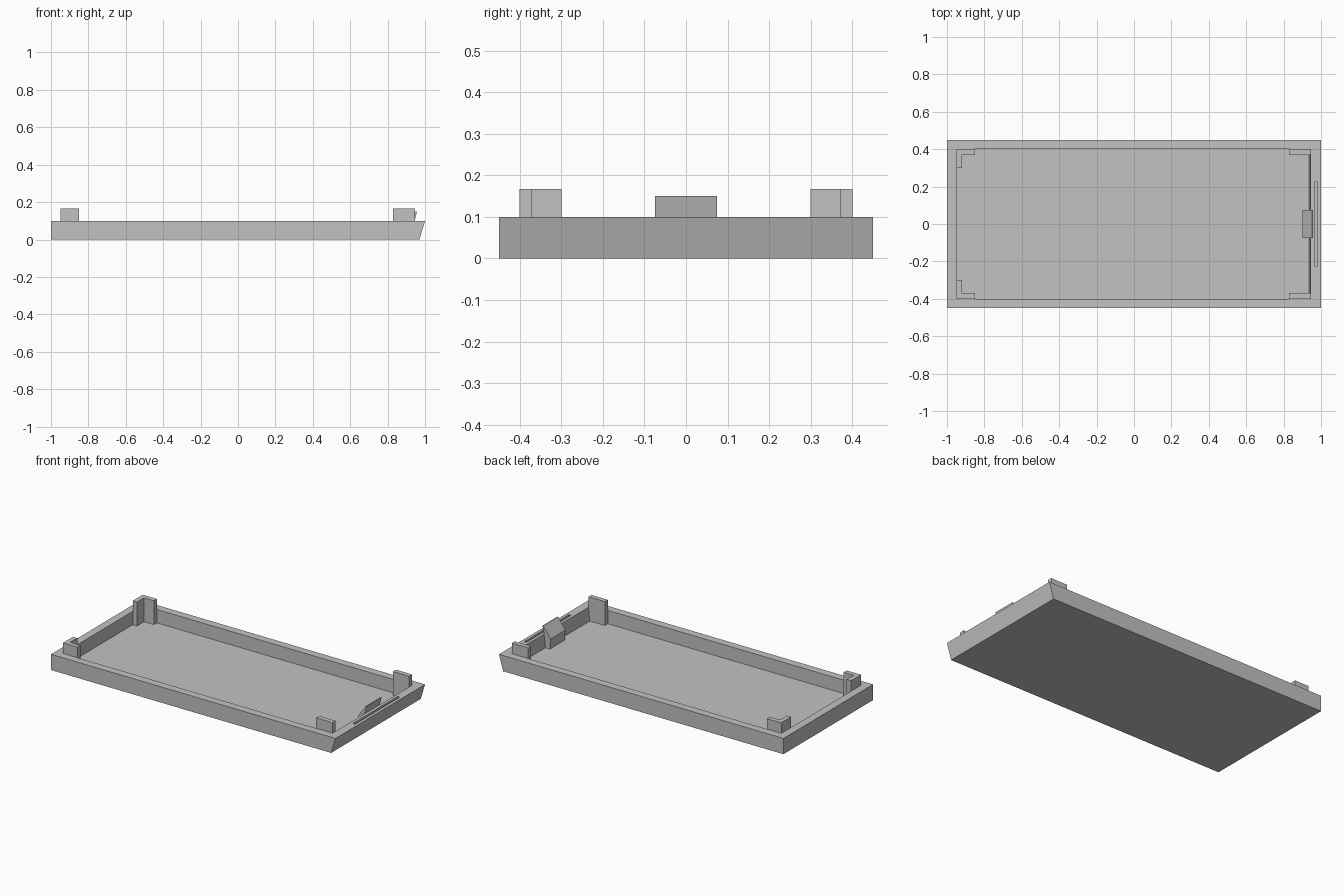
import bpy, bmesh

if "Cube" in bpy.data.objects:
    bpy.data.objects.remove(bpy.data.objects["Cube"])

FLOOR, RIM, POST_TOP = 0.015, 0.10, 0.167

grey = bpy.data.materials.new("light_grey")
grey.diffuse_color = (0.54, 0.54, 0.54, 1)
grey.use_nodes = True
grey.node_tree.nodes["Principled BSDF"].inputs["Base Color"].default_value = grey.diffuse_color


def finish(bm, name):
    bmesh.ops.recalc_face_normals(bm, faces=bm.faces)
    mesh = bpy.data.meshes.new(name)
    bm.to_mesh(mesh)
    bm.free()
    mesh.materials.append(grey)
    obj = bpy.data.objects.new(name, mesh)
    bpy.context.collection.objects.link(obj)
    return obj


def prism(name, points, direction):
    """Close a polygon and extrude it along a direction."""
    bm = bmesh.new()
    face = bm.faces.new([bm.verts.new(p) for p in points])
    ext = bmesh.ops.extrude_face_region(bm, geom=[face])
    moved = [v for v in ext["geom"] if isinstance(v, bmesh.types.BMVert)]
    bmesh.ops.translate(bm, verts=moved, vec=direction)
    if not any(f.is_valid and all(v not in moved for v in f.verts) for f in bm.faces):
        bm.faces.new([v for v in bm.verts if v not in moved])
    return finish(bm, name)


# Tray: rectangular rings joined from the underside, over the rim, to the floor
bm = bmesh.new()
rings = []
for x0, x1, y, z in [(-1, 0.97, 0.45, 0), (-1, 1, 0.45, RIM),
                     (-0.95, 0.945, 0.4, RIM), (-0.95, 0.936, 0.4, FLOOR)]:
    rings.append([bm.verts.new(p) for p in
                  [(x0, -y, z), (x1, -y, z), (x1, y, z), (x0, y, z)]])
for a, b in zip(rings, rings[1:]):
    for i in range(4):
        j = (i + 1) % 4
        bm.faces.new([a[i], a[j], b[j], b[i]])
bm.faces.new(rings[0])
bm.faces.new(rings[-1])
tray = finish(bm, "tray")

# Narrow slot in the slanted end's rim
cutter = prism("slot_cutter", [(0.965, -0.225, 0.06), (0.98, -0.225, 0.06),
                               (0.98, 0.225, 0.06), (0.965, 0.225, 0.06)], (0, 0, 0.1))
cutter.hide_render = True
cutter.hide_viewport = True
cut = tray.modifiers.new("slot", "BOOLEAN")
cut.operation = "DIFFERENCE"
cut.solver = "EXACT"
cut.object = cutter

# Corner posts: angled at the square end, flat at the slanted end
angle_shape = [(-0.95, 0.4), (-0.95, 0.3), (-0.92, 0.3),
               (-0.92, 0.37), (-0.85, 0.37), (-0.85, 0.4)]
flat_shape = [(0.83, 0.37), (0.945, 0.37), (0.945, 0.4), (0.83, 0.4)]
for side, label in ((1, "back"), (-1, "front")):
    for shape, kind in ((angle_shape, "angle_post"), (flat_shape, "flat_post")):
        prism(f"{label}_{kind}", [(x, y * side, FLOOR) for x, y in shape],
              (0, 0, POST_TOP - FLOOR))

# Wedge-shaped catch in the middle of the slanted end
catch = [(0.936, FLOOR), (0.905, FLOOR), (0.90, 0.08),
         (0.951, 0.15), (0.957, 0.15), (0.945, RIM)]
prism("catch", [(x, -0.075, z) for x, z in catch], (0, 0.15, 0))
